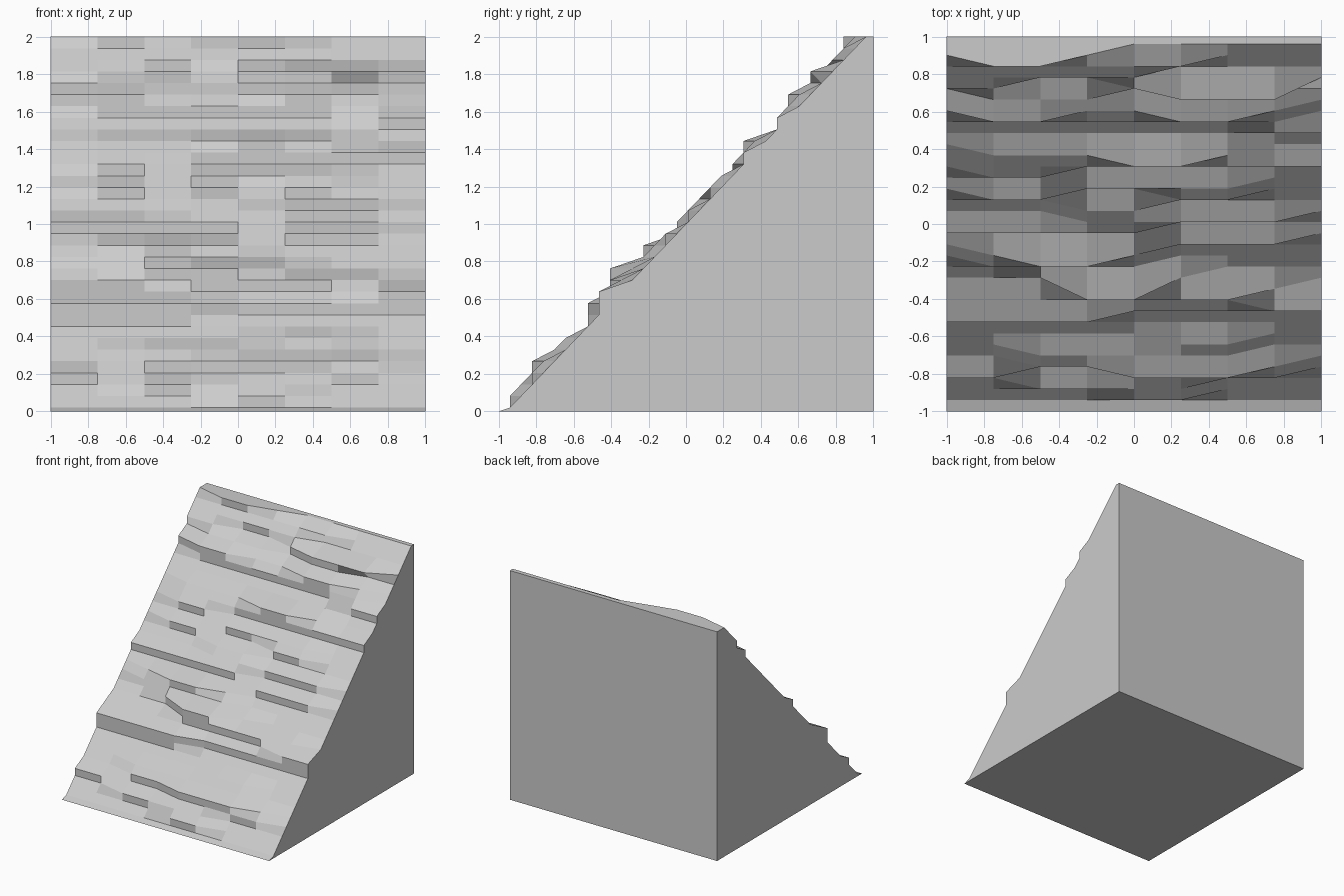
import bpy, bmesh

if "Cube" in bpy.data.objects:
    bpy.data.objects.remove(bpy.data.objects["Cube"])

COLS, ROWS = 9, 33

# Rock ledges: (row, first column, last column); each pushes the face out one step
LEDGES = [
    (32, 0, 3), (32, 1, 2), (31, 0, 5), (30, 0, 4),
    (29, 4, 7), (29, 5, 7), (29, 0, 1), (28, 5, 6), (28, 1, 3),
    (27, 0, 7), (27, 1, 2), (27, 5, 6), (26, 1, 7), (25, 7, 8),
    (23, 1, 6), (23, 4, 5), (22, 1, 8), (21, 1, 2), (20, 3, 6),
    (19, 1, 2), (19, 5, 6), (18, 3, 4), (17, 3, 7), (16, 0, 4),
    (15, 5, 7), (14, 1, 4), (14, 2, 3), (13, 1, 4),
    (12, 2, 5), (12, 3, 4), (12, 3, 4), (11, 3, 7), (11, 3, 6),
    (10, 0, 8), (10, 7, 8), (9, 0, 8), (9, 0, 3), (8, 0, 3),
    (6, 5, 6), (5, 2, 6), (4, 2, 7), (4, 4, 6),
    (3, 0, 1), (3, 4, 7), (2, 2, 5), (1, 4, 5),
]
depth = [[0] * COLS for _ in range(ROWS)]
for row, first, last in LEDGES:
    for c in range(first, last + 1):
        depth[row][c] += 1

# One closed profile per column: floor, stepped slope, top, back wall
bm = bmesh.new()
rings = []
for c in range(COLS):
    x = -1 + 0.25 * c
    pts = [(1, 0), (-1, 0)]
    for r in range(ROWS):
        y = -0.94 + 0.0594 * (r - depth[r][c])
        pts.append((max(y, -1), 0.02 + 1.98 * r / (ROWS - 1)))
    pts.append((1, 2))
    rings.append([bm.verts.new((x, y, z)) for y, z in pts])

# Skin between neighbouring profiles, then cap both sides
n = len(rings[0])
for a, b in zip(rings, rings[1:]):
    for i in range(n):
        j = (i + 1) % n
        bm.faces.new((a[i], a[j], b[j], b[i]))
bm.faces.new(rings[0])
bm.faces.new(rings[-1][::-1])
bmesh.ops.recalc_face_normals(bm, faces=bm.faces[:])

mesh = bpy.data.meshes.new("rocky_slope")
bm.to_mesh(mesh)
bm.free()
bpy.context.collection.objects.link(bpy.data.objects.new("rocky_slope", mesh))
